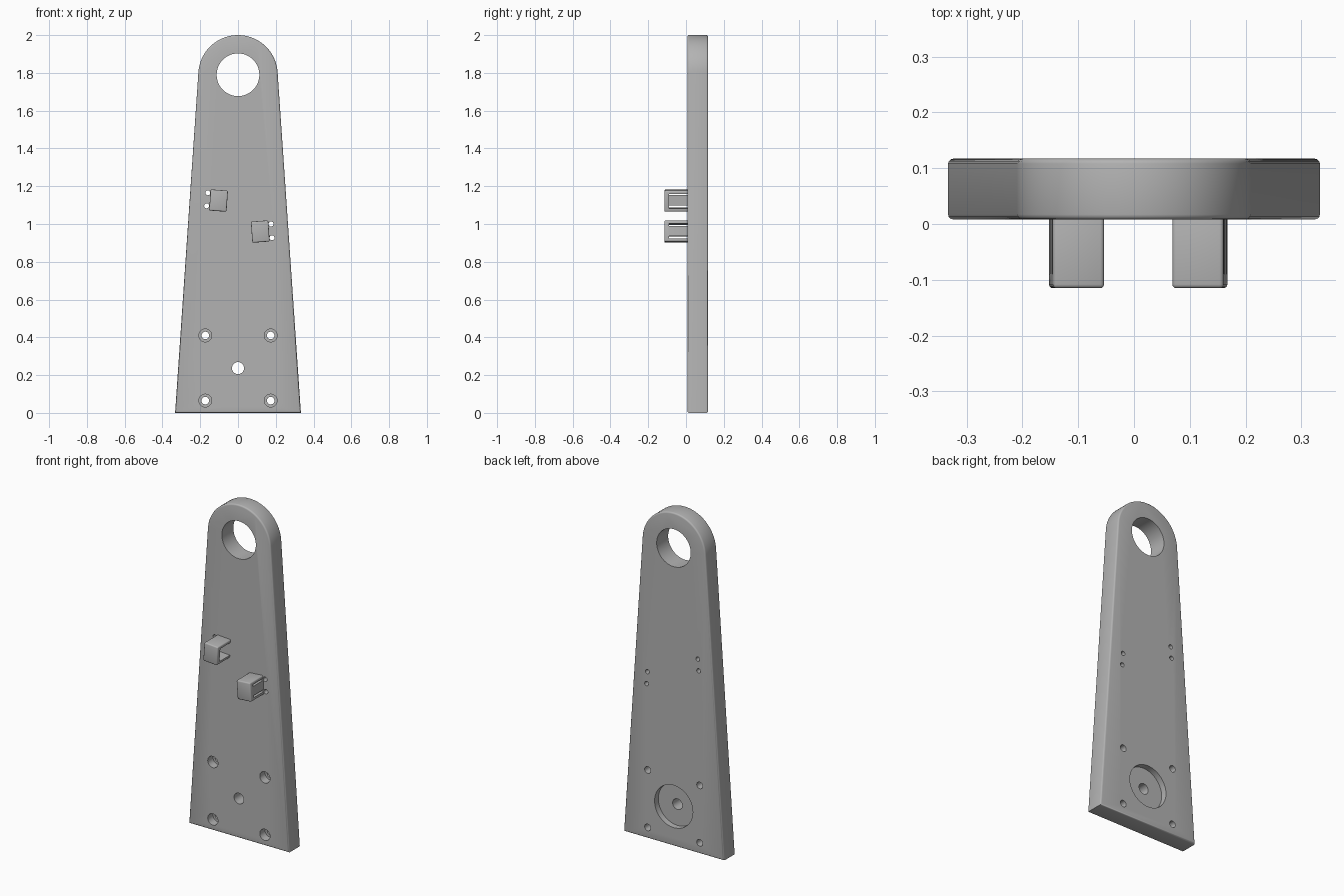
import bpy, bmesh, math
from mathutils import Matrix, Vector

if "Cube" in bpy.data.objects:
    bpy.data.objects.remove(bpy.data.objects["Cube"])

FRONT, BACK = 0.008, 0.117
EYE_Z, EYE_R, HALF = 1.79, 0.21, 0.333

grey = bpy.data.materials.new("plain grey")
grey.use_nodes = True
grey.diffuse_color = (0.45, 0.45, 0.45, 1)
grey.node_tree.nodes["Principled BSDF"].inputs["Base Color"].default_value = (0.45, 0.45, 0.45, 1)


def make(name, bm):
    bmesh.ops.recalc_face_normals(bm, faces=bm.faces)
    mesh = bpy.data.meshes.new(name)
    bm.to_mesh(mesh)
    bm.free()
    mesh.materials.append(grey)
    obj = bpy.data.objects.new(name, mesh)
    bpy.context.collection.objects.link(obj)
    return obj


def add_cylinder(bm, x, z, radius, y0, y1, sides=32):
    place = Matrix.Translation((x, (y0 + y1) / 2, z)) @ Matrix.Rotation(math.pi / 2, 4, "X")
    bmesh.ops.create_cone(bm, cap_ends=True, segments=sides, radius1=radius,
                          radius2=radius, depth=y1 - y0, matrix=place)


def box(name, low, high, frame):
    low, high = Vector(low), Vector(high)
    bm = bmesh.new()
    bmesh.ops.create_cube(bm, size=1, matrix=frame @ Matrix.Translation((low + high) / 2)
                          @ Matrix.Diagonal((*(high - low), 1)))
    return make(name, bm)


def cut(obj, cutter):
    mod = obj.modifiers.new("cut", "BOOLEAN")
    mod.operation, mod.solver, mod.object = "DIFFERENCE", "EXACT", cutter
    bpy.context.view_layer.objects.active = obj
    bpy.ops.object.modifier_apply(modifier=mod.name)
    bpy.data.objects.remove(cutter)


def round_edges(bm, edges, size):
    bmesh.ops.bevel(bm, geom=edges, offset=size, segments=3, profile=0.5, affect="EDGES")


def smooth(obj):
    bpy.ops.object.select_all(action="DESELECT")
    obj.select_set(True)
    bpy.context.view_layer.objects.active = obj
    bpy.ops.object.shade_smooth_by_angle(angle=math.radians(32))


# Tapered plate with a round top, tangent to its sides
lean = math.asin(EYE_R / math.hypot(HALF, EYE_Z))
start = math.atan2(-EYE_Z, HALF) + math.acos(EYE_R / math.hypot(HALF, EYE_Z))
outline = [(-HALF, 0), (HALF, 0)]
for i in range(49):
    a = start + (math.pi - 2 * start) * i / 48
    outline.append((EYE_R * math.cos(a), EYE_Z + EYE_R * math.sin(a)))
bm = bmesh.new()
face = bm.faces.new([bm.verts.new((x, FRONT, z)) for x, z in outline])
grown = bmesh.ops.extrude_face_region(bm, geom=[face])["geom"]
bmesh.ops.translate(bm, vec=(0, BACK - FRONT, 0),
                    verts=[g for g in grown if isinstance(g, bmesh.types.BMVert)])
bmesh.ops.recalc_face_normals(bm, faces=bm.faces)
rims = [e for e in bm.edges if abs(e.verts[0].co.y - e.verts[1].co.y) < 0.001]
round_edges(bm, rims, 0.009)
plate = make("plate", bm)

# Through holes: the eye, the centre, four bolts, and two pairs of tie holes
holes = bmesh.new()
add_cylinder(holes, 0, EYE_Z, 0.113, -0.1, 0.2, 64)
add_cylinder(holes, 0, 0.237, 0.032, -0.1, 0.2)
for x in (-0.173, 0.173):
    for z in (0.065, 0.41):
        add_cylinder(holes, x, z, 0.02, -0.1, 0.2)
for x, z in ((-0.16, 1.165), (-0.166, 1.096), (0.175, 1.0), (0.18, 0.927)):
    add_cylinder(holes, x, z, 0.013, -0.1, 0.2)
cut(plate, make("hole_cutter", holes))

# Front counterbores and the round recess at the back
recesses = bmesh.new()
for x in (-0.173, 0.173):
    for z in (0.065, 0.41):
        add_cylinder(recesses, x, z, 0.034, -0.1, FRONT + 0.05)
add_cylinder(recesses, 0, 0.237, 0.127, BACK - 0.036, 0.2, 64)
cut(plate, make("recess_cutter", recesses))
smooth(plate)

# Hollow tie blocks, each open toward the middle and slotted on the outer wall
for name, x, z, side in (("right_tie_block", -0.103, 1.124, 1),
                         ("left_tie_block", 0.118, 0.96, -1)):
    frame = Matrix.Translation((x, 0, z)) @ Matrix.Rotation(side * math.radians(4), 4, "Y")
    inner = frame @ Matrix.Rotation(0 if side > 0 else math.pi, 4, "Z")
    block = box(name, (-0.046, -0.115, -0.056), (0.046, 0.02, 0.056), frame)
    bm = bmesh.new()
    bm.from_mesh(block.data)
    round_edges(bm, bm.edges[:], 0.007)
    bm.to_mesh(block.data)
    bm.free()
    y0, y1 = (-0.09, 0.05) if side > 0 else (-0.05, 0.09)
    cut(block, box("cavity_cutter", (-0.022, y0, -0.039), (0.1, y1, 0.039), inner))
    for s in (-0.033, 0.033):
        cut(block, box("slot_cutter", (-0.1, y0, s - 0.006), (0, y1, s + 0.006), inner))
    smooth(block)
